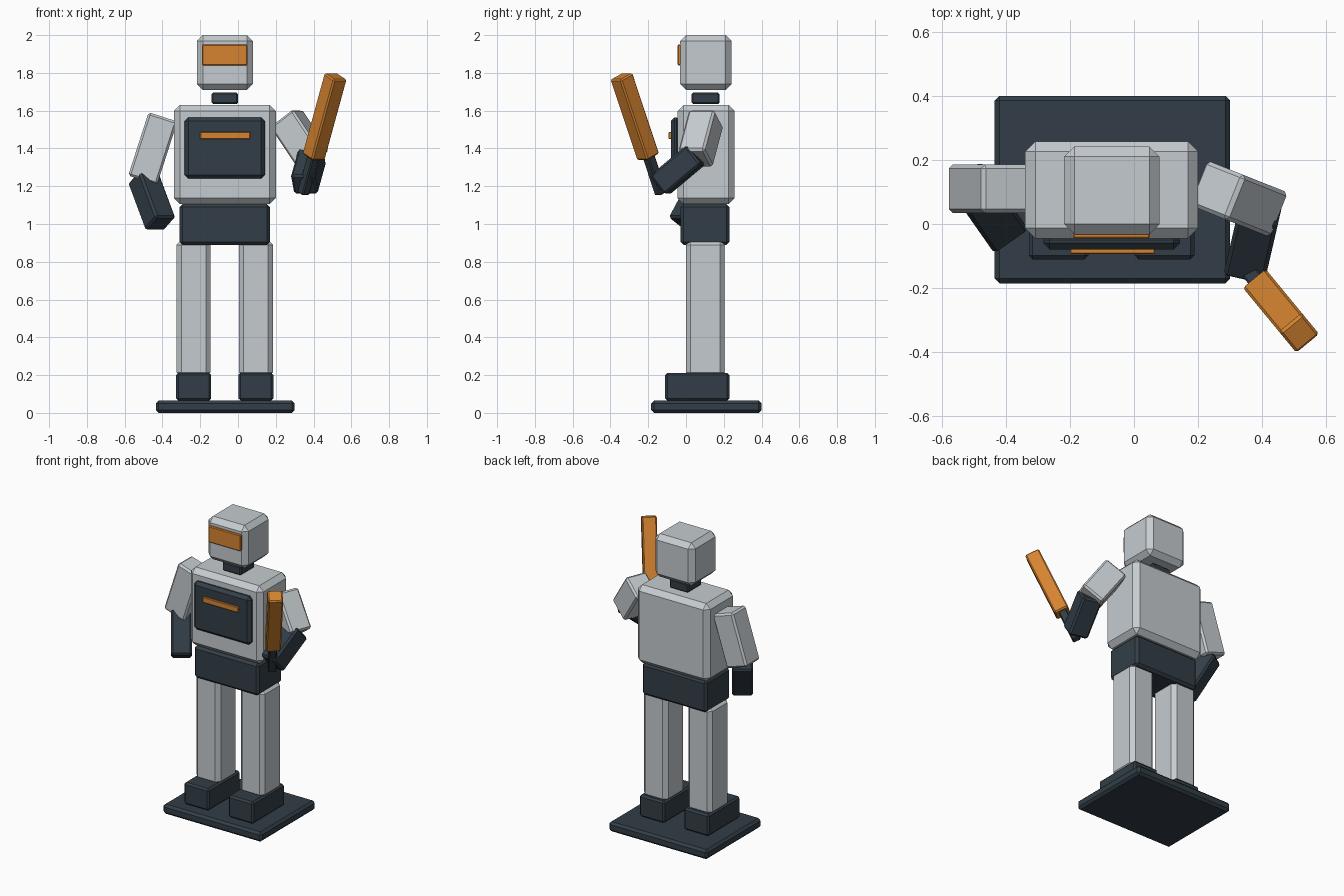
import bpy
import bmesh
from mathutils import Vector

cube = bpy.data.objects.get("Cube")
if cube:
    bpy.data.objects.remove(cube, do_unlink=True)


def material(name, color):
    mat = bpy.data.materials.new(name)
    mat.use_nodes = True
    mat.diffuse_color = (*color, 1)
    mat.node_tree.nodes["Principled BSDF"].inputs["Base Color"].default_value = (*color, 1)
    return mat


GREY = material("light_grey", (0.56, 0.60, 0.63))
DARK = material("dark_slate", (0.032, 0.048, 0.063))
ORANGE = material("orange", (0.67, 0.23, 0.03))


def block(name, size, center, mat, bevel):
    """Flat-shaded box with a single chamfer on every edge."""
    mesh = bpy.data.meshes.new(name)
    bm = bmesh.new()
    bmesh.ops.create_cube(bm, size=1)
    bmesh.ops.scale(bm, vec=size, verts=bm.verts)
    bmesh.ops.bevel(bm, geom=bm.edges[:], offset=bevel, segments=1,
                    affect='EDGES', clamp_overlap=True)
    bm.to_mesh(mesh)
    bm.free()
    mesh.materials.append(mat)
    obj = bpy.data.objects.new(name, mesh)
    obj.location = center
    bpy.context.collection.objects.link(obj)
    return obj


def box(name, low, high, mat, bevel):
    """Box between two opposite corners."""
    low, high = Vector(low), Vector(high)
    return block(name, high - low, (low + high) / 2, mat, bevel)


def limb(name, start, end, width, depth, mat, bevel=0.012):
    """Box whose long axis runs from start to end."""
    start, end = Vector(start), Vector(end)
    axis = end - start
    obj = block(name, (width, depth, axis.length), (start + end) / 2, mat, bevel)
    obj.rotation_mode = 'QUATERNION'
    obj.rotation_quaternion = axis.to_track_quat('Z', 'Y')
    return obj


# Stand
box("base", (-0.435, -0.185, 0), (0.30, 0.40, 0.065), DARK, 0.015)

# Feet and legs
for side, x in (("right", -0.235), ("left", 0.095)):
    box(side + "_foot", (x - 0.093, -0.11, 0.065), (x + 0.093, 0.23, 0.212), DARK, 0.012)
    box(side + "_leg", (x - 0.09, 0, 0.19), (x + 0.09, 0.205, 0.915), GREY, 0.025)

# Body
box("pelvis", (-0.31, -0.03, 0.89), (0.17, 0.23, 1.105), DARK, 0.016)
box("torso", (-0.34, -0.045, 1.105), (0.20, 0.258, 1.63), GREY, 0.032)
box("chest_plate", (-0.283, -0.08, 1.24), (0.143, -0.03, 1.565), DARK, 0.02)
box("chest_stripe", (-0.20, -0.093, 1.45), (0.065, -0.07, 1.487), ORANGE, 0.003)

# Head
box("neck", (-0.14, 0.03, 1.635), (0, 0.178, 1.695), DARK, 0.008)
box("head", (-0.218, -0.032, 1.71), (0.08, 0.242, 2.0), GREY, 0.032)
box("visor", (-0.19, -0.045, 1.84), (0.05, -0.02, 1.95), ORANGE, 0.005)

# Right arm, hanging
limb("right_upper_arm", (-0.397, 0.11, 1.567), (-0.505, 0.11, 1.232), 0.15, 0.16, GREY)
limb("right_forearm", (-0.503, 0.118, 1.25), (-0.41, -0.015, 1.0), 0.13, 0.13, DARK)

# Left arm, raised forward
limb("left_upper_arm", (0.255, 0.107, 1.56), (0.398, 0.05, 1.345), 0.15, 0.16, GREY)
limb("left_forearm", (0.395, 0.055, 1.368), (0.35, -0.14, 1.205), 0.13, 0.13, DARK)

# Baton
limb("baton_handle", (0.345, -0.133, 1.16), (0.405, -0.205, 1.38), 0.05, 0.05, DARK, 0.006)
limb("baton", (0.40, -0.20, 1.355), (0.517, -0.342, 1.782), 0.092, 0.092, ORANGE, 0.008)
